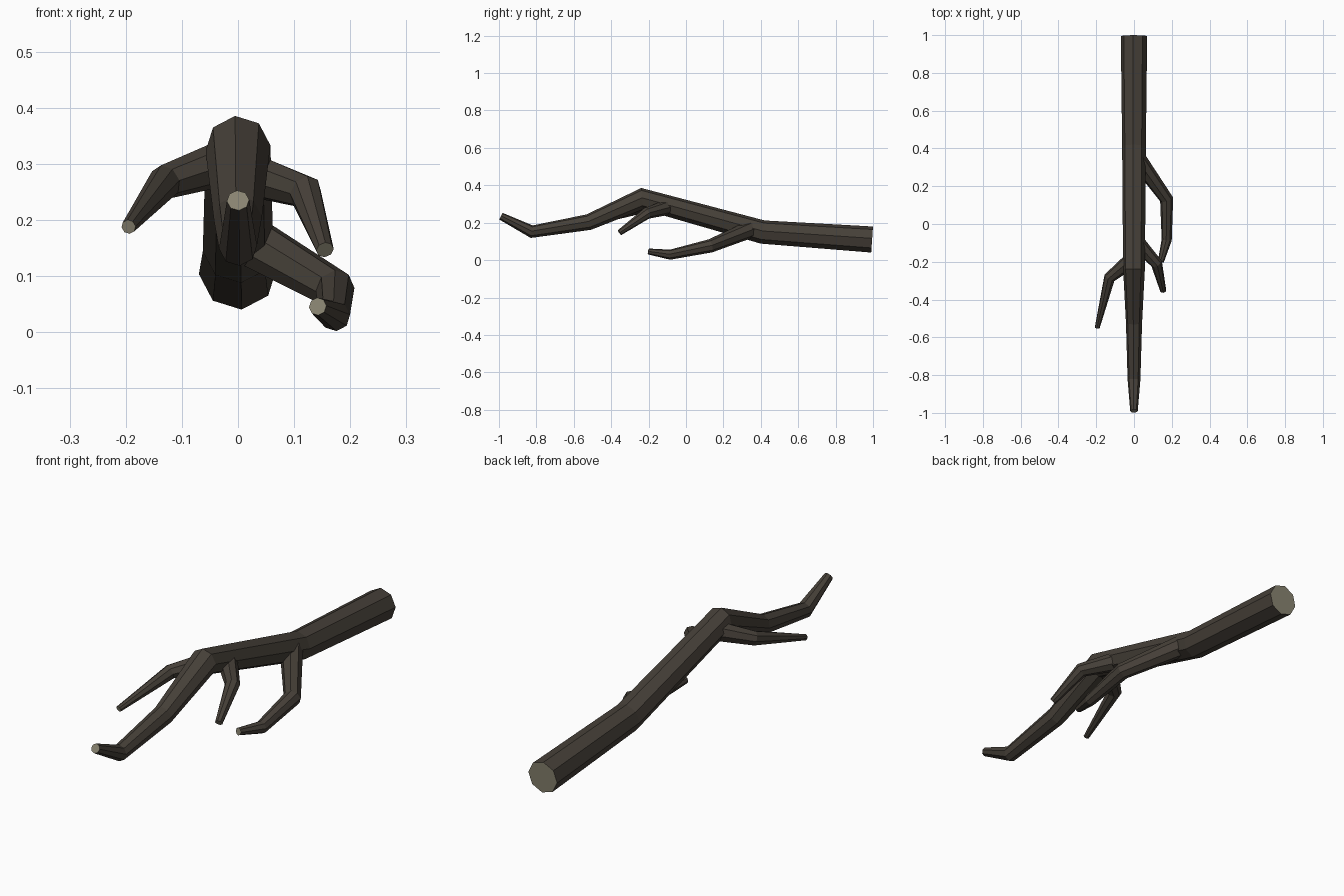
import bpy
import bmesh
import math
from mathutils import Vector

SIDES = 8
UP = Vector((0, 0, 1))

if "Cube" in bpy.data.objects:
    bpy.data.objects.remove(bpy.data.objects["Cube"], do_unlink=True)


def make_material(name, rgb):
    mat = bpy.data.materials.new(name)
    mat.use_nodes = True
    color = (*rgb, 1)
    mat.diffuse_color = color
    bsdf = next(n for n in mat.node_tree.nodes if n.type == 'BSDF_PRINCIPLED')
    bsdf.inputs["Base Color"].default_value = color
    return mat


bark = make_material("dark bark", (0.061, 0.051, 0.040))
wood = make_material("cut wood", (0.25, 0.23, 0.165))


def limb(name, path, twist=0.09):
    """Tapered faceted tube through (x, y, z, radius) points, with cut ends."""
    points = [Vector(p[:3]) for p in path]
    bm = bmesh.new()
    rings = []
    for i, (point, spec) in enumerate(zip(points, path)):
        before = (point - points[max(i - 1, 0)]).normalized()
        after = (points[min(i + 1, len(points) - 1)] - point).normalized()
        axis = (before + after).normalized()
        side = axis.cross(UP).normalized()
        top = side.cross(axis)
        ring = []
        for k in range(SIDES):
            a = math.tau * k / SIDES + twist
            offset = (side * math.sin(a) + top * math.cos(a)) * spec[3]
            ring.append(bm.verts.new(point + offset))
        rings.append(ring)
    for a, b in zip(rings, rings[1:]):
        for k in range(SIDES):
            n = (k + 1) % SIDES
            bm.faces.new((a[k], a[n], b[n], b[k]))
    for ring in (rings[0], rings[-1]):
        bm.faces.new(ring).material_index = 1
    bmesh.ops.recalc_face_normals(bm, faces=bm.faces)
    mesh = bpy.data.meshes.new(name)
    bm.to_mesh(mesh)
    bm.free()
    mesh.materials.append(bark)
    mesh.materials.append(wood)
    obj = bpy.data.objects.new(name, mesh)
    bpy.context.collection.objects.link(obj)
    return obj


# Main stem, from the thick cut end to the tip
limb("main_branch", [
    (0, 0.995, 0.11, 0.070),
    (0, 0.41, 0.15, 0.063),
    (0, -0.235, 0.328, 0.058),
    (0, -0.52, 0.203, 0.043),
    (0, -0.825, 0.152, 0.034),
    (0, -0.99, 0.235, 0.020),
])

# Side twigs, rooted inside the stem
limb("right_twig", [
    (0, -0.18, 0.31, 0.044),
    (-0.13, -0.285, 0.268, 0.031),
    (-0.195, -0.55, 0.188, 0.013),
])
limb("left_upper_twig", [
    (0.01, -0.09, 0.285, 0.042),
    (0.12, -0.21, 0.25, 0.031),
    (0.155, -0.355, 0.147, 0.016),
])
limb("left_lower_twig", [
    (0, 0.37, 0.175, 0.048),
    (0.173, 0.13, 0.076, 0.036),
    (0.173, -0.085, 0.029, 0.027),
    (0.142, -0.2, 0.046, 0.016),
])
